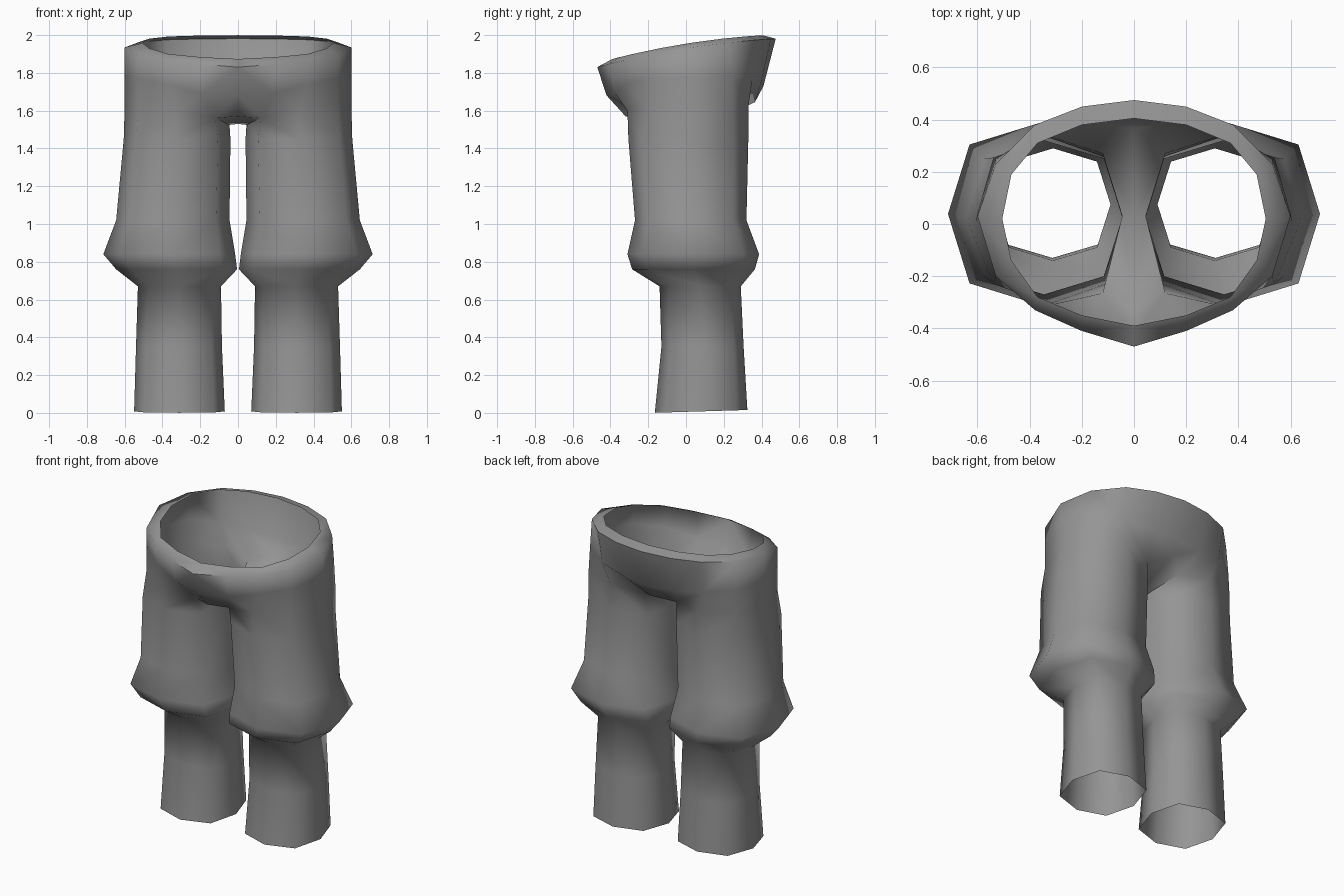
import bpy, bmesh, math

if "Cube" in bpy.data.objects:
    bpy.data.objects.remove(bpy.data.objects["Cube"])

cloth = bpy.data.materials.new("grey cloth")
cloth.diffuse_color = (0.3, 0.3, 0.3, 1)
cloth.use_nodes = True
cloth.node_tree.nodes["Principled BSDF"].inputs["Base Color"].default_value = cloth.diffuse_color

# Half rings of the hips, running from centre front round the side to centre back
rim_xy = [(0, -.39), (.2, -.35), (.37, -.28), (.47, -.14), (.505, .02),
          (.47, .19), (.37, .31), (.2, .38), (0, .405)]
belt_xy = [(0, -.47), (.2, -.41), (.38, -.33), (.53, -.2), (.6, .03),
           (.53, .23), (.38, .38), (.2, .45), (0, .475)]
rim = [(x, y, 1.955 + .16 * y - .125 * y * y) for x, y in rim_xy]
belt = [(x, y, 1.93 + .16 * y - .11 * y * y) for x, y in belt_xy]
belly = [(0, -.42, 1.68), (.19, -.375, 1.69), (.37, -.32, 1.74), (.53, -.2, 1.77), (.6, .04, 1.78),
         (.53, .25, 1.78), (.37, .35, 1.76), (.19, .395, 1.74), (0, .41, 1.73)]
hip = [(0, -.32, 1.57), (.12, -.265, 1.56), (.32, -.31, 1.6), (.53, -.2, 1.62), (.6, .04, 1.62),
       (.54, .25, 1.62), (.32, .33, 1.62), (.12, .27, 1.6), (0, .365, 1.645)]

# Leg sections: height, inner x, outer x, front y, back y
sections = [(1.45, .04, .605, -.305, .33), (1.02, .045, .645, -.27, .32),
            (.84, .015, .713, -.31, .387), (.76, .005, .645, -.285, .365),
            (.67, .09, .53, -.14, .29), (.35, .085, .54, -.13, .305),
            (.008, .07, .55, -.165, .325)]


def leg_ring(z, x0, x1, y0, y1):
    """Eight-sided section, starting at the front inner corner."""
    cx, cy, rx, ry = (x0 + x1) / 2, (y0 + y1) / 2, (x1 - x0) / 2, (y1 - y0) / 2
    pts = []
    for i in range(8):
        a = math.radians(-135 + 45 * i)
        k = 1.08 if i % 2 == 0 else 1.0      # fuller corners
        y = cy + ry * k * math.sin(a)
        tilt = .03 * (y - cy) if z < .1 else 0
        pts.append((cx + rx * k * math.cos(a), y, z + tilt))
    return pts


def bridge(bm, upper, lower, closed):
    n = len(upper)
    for i in range(n if closed else n - 1):
        j = (i + 1) % n
        bm.faces.new((upper[i], lower[i], lower[j], upper[j]))


bm = bmesh.new()
add = lambda pts: [bm.verts.new(p) for p in pts]

# Waist and hips
rings = [add(r) for r in (rim, belt, belly, hip)]
for a, b in zip(rings, rings[1:]):
    bridge(bm, a, b, False)

# Crotch strip between the legs
h = rings[-1]
middle, inner = add([(0, .02, 1.53), (.045, .03, 1.525)])
bm.faces.new((h[0], middle, inner, h[1]))
bm.faces.new((middle, h[8], h[7], inner))

# Leg, open at the hem
top = h[1:8] + [inner]
for s in sections:
    ring = add(leg_ring(*s))
    bridge(bm, top, ring, True)
    top = ring

bmesh.ops.recalc_face_normals(bm, faces=bm.faces)
bm.normal_update()
outer = max(bm.faces, key=lambda f: f.calc_center_median().x)
if outer.normal.x < 0:
    bmesh.ops.reverse_faces(bm, faces=bm.faces)
mesh = bpy.data.meshes.new("trousers")
bm.to_mesh(mesh)
bm.free()
mesh.materials.append(cloth)
trousers = bpy.data.objects.new("trousers", mesh)
bpy.context.collection.objects.link(trousers)

# Other half
mirror = trousers.modifiers.new("mirror", 'MIRROR')
mirror.use_clip = True
mirror.merge_threshold = .001

bpy.context.view_layer.objects.active = trousers
trousers.select_set(True)
bpy.ops.object.shade_smooth_by_angle(angle=math.radians(75))
